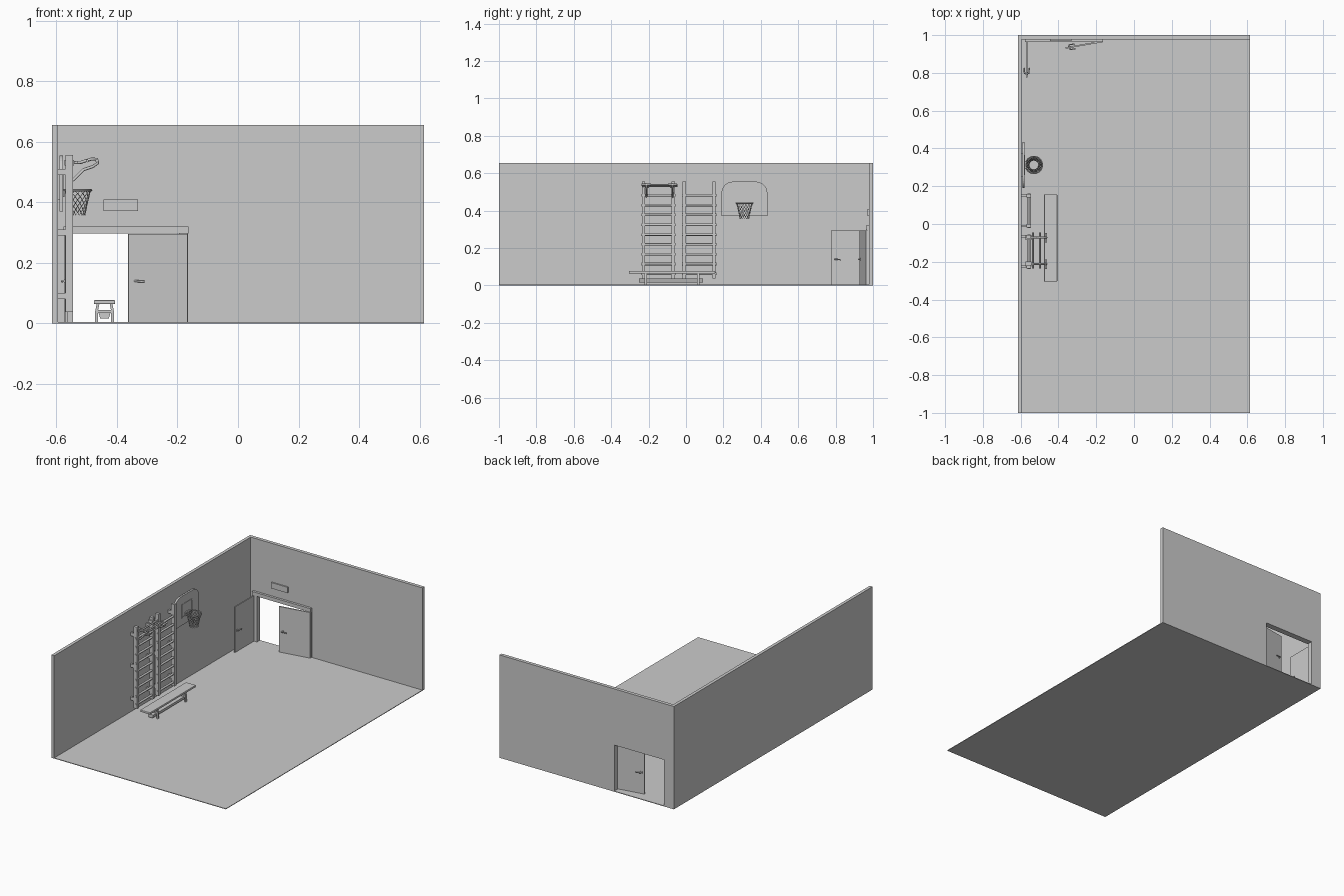
import bpy, bmesh
from math import sin, cos, pi, atan2, hypot
from mathutils import Vector

if "Cube" in bpy.data.objects:
    bpy.data.objects.remove(bpy.data.objects["Cube"])


def mesh_object(name, bm):
    bmesh.ops.recalc_face_normals(bm, faces=bm.faces)
    me = bpy.data.meshes.new(name)
    bm.to_mesh(me)
    bm.free()
    ob = bpy.data.objects.new(name, me)
    bpy.context.collection.objects.link(ob)
    return ob


def box(name, x0, x1, y0, y1, z0, z1):
    bm = bmesh.new()
    bmesh.ops.create_cube(bm, size=1)
    for v in bm.verts:
        v.co = ((x0 + x1) / 2 + v.co.x * (x1 - x0), (y0 + y1) / 2 + v.co.y * (y1 - y0),
                (z0 + z1) / 2 + v.co.z * (z1 - z0))
    return mesh_object(name, bm)


def prism(name, pts, depth):
    """Extrude a closed 3D polygon along a vector."""
    bm = bmesh.new()
    f = bm.faces.new([bm.verts.new(p) for p in pts])
    new = bmesh.ops.extrude_face_region(bm, geom=[f], use_keep_orig=True)['geom']
    bmesh.ops.translate(bm, vec=depth, verts=[g for g in new if isinstance(g, bmesh.types.BMVert)])
    return mesh_object(name, bm)


def tube(name, pts, r):
    cu = bpy.data.curves.new(name, 'CURVE')
    cu.dimensions = '3D'
    cu.bevel_depth = r
    cu.bevel_resolution = 2
    cu.use_fill_caps = True
    sp = cu.splines.new('POLY')
    sp.points.add(len(pts) - 1)
    for p, q in zip(sp.points, pts):
        p.co = (*q, 1)
    ob = bpy.data.objects.new(name, cu)
    bpy.context.collection.objects.link(ob)
    return ob


# room shell; the back wall outline goes around the doorway
H, IN = 0.655, 0.978
DL, DR, DT = -0.545, -0.195, 0.297
box("floor", -0.615, 0.615, -1, 1, 0, 0.004)
box("left_wall", -0.615, -0.595, -1, 1, 0, H)
prism("back_wall", [(-0.595, IN, 0), (DL, IN, 0), (DL, IN, DT), (DR, IN, DT), (DR, IN, 0),
                    (0.615, IN, 0), (0.615, IN, H), (-0.595, IN, H)], (0, 0.022, 0))

# door frame and sign
box("left_jamb", -0.575, DL, 0.968, IN, 0.004, DT)
box("right_jamb", DR, -0.165, 0.968, IN, 0.004, DT)
box("lintel", -0.577, -0.163, 0.963, IN, DT, 0.32)
box("wall_sign", -0.445, -0.33, 0.97, IN, 0.372, 0.409)


# open door leaves with lever handles, placed by hinge and tip
def door(name, hinge, tip):
    h, t = Vector((*hinge, 0)), Vector((*tip, 0))
    d = t - h
    ang, length = atan2(d.y, d.x), hypot(d.x, d.y)
    parts = [box(name, 0, length, -0.004, 0.004, 0.005, 0.295)]
    for s in (-1, 1):
        parts.append(tube(name + "_handle", [(length - 0.022, s * 0.003, 0.14),
                     (length - 0.022, s * 0.013, 0.14), (length - 0.052, s * 0.013, 0.138)], 0.0035))
        parts.append(box(name + "_handle_plate", length - 0.029, length - 0.015,
                         s * 0.0055 - 0.0015, s * 0.0055 + 0.0015, 0.134, 0.146))
    for p in parts:
        p.location, p.rotation_euler.z = h, ang


door("right_door", (-0.168, 0.966), (-0.363, 0.932))
door("left_door", (-0.568, 0.966), (-0.568, 0.775))

# basketball backboard with rounded upper corners
CY = 0.3125
corner = [(0.06 + 0.0625 * cos(a * pi / 16), 0.495 + 0.06 * sin(a * pi / 16)) for a in range(9)]
outline = [(0.1225, 0.37)] + corner
outline += [(-y, z) for y, z in reversed(outline)]
prism("backboard", [(-0.59, CY + y, z) for y, z in outline], (0.011, 0, 0))
box("backboard_mount", -0.596, -0.589, CY - 0.06, CY + 0.06, 0.41, 0.51)
for s in (-1, 1):
    box("target_side", -0.58, -0.577, CY + s * 0.05 - 0.003, CY + s * 0.05 + 0.003, 0.42, 0.5)
for z in (0.42, 0.5):
    box("target_rail", -0.58, -0.577, CY - 0.053, CY + 0.053, z - 0.003, z + 0.003)

# hoop, bracket and diamond net
HX, HZ = -0.53, 0.44
bpy.ops.mesh.primitive_torus_add(location=(HX, CY, HZ), major_radius=0.045, minor_radius=0.0035,
                                 major_segments=32, minor_segments=8)
bpy.context.object.name = "hoop_ring"
bpy.ops.object.shade_smooth_by_angle()
box("hoop_bracket", -0.58, -0.571, CY - 0.018, CY + 0.018, 0.42, 0.444)
N, ROWS = 14, 8
bm = bmesh.new()
rings = []
for k in range(ROWS + 1):
    t = k / ROWS
    r = 0.044 - 0.02 * t ** 0.8
    rings.append([bm.verts.new((HX + r * cos(2 * pi * (i + k / 2) / N),
                                CY + r * sin(2 * pi * (i + k / 2) / N), HZ - 0.084 * t)) for i in range(N)])
for k in range(ROWS - 1):
    for i in range(N):
        bm.faces.new((rings[k][i], rings[k + 1][i], rings[k + 2][i - 1], rings[k + 1][i - 1]))
net = mesh_object("hoop_net", bm)
w = net.modifiers.new("strands", 'WIREFRAME')
w.thickness = 0.0035
w.use_even_offset = False
w.offset = 0

# two wall-bar ladders
for y0, y1 in ((-0.227, -0.068), (-0.01, 0.15)):
    for y in (y0, y1):
        box("wall_bar_post", -0.57, -0.546, y - 0.009, y + 0.009, 0.037, 0.557)
        for z in (0.09, 0.3, 0.5):
            box("wall_bracket", -0.596, -0.569, y - 0.006, y + 0.006, z - 0.01, z + 0.01)
    for i in range(9):
        z = 0.062 + i * 0.0525
        tube("wall_bar_rung", [(-0.556, y0 - 0.012, z), (-0.556, y1 + 0.012, z)], 0.007)

# pull-up attachment on the first ladder
for y in (-0.212, -0.072):
    tube("pull_up_arm", [(-0.57, y, 0.53), (-0.52, y, 0.532), (-0.485, y, 0.543), (-0.467, y, 0.543),
                         (-0.463, y, 0.53), (-0.48, y, 0.518), (-0.51, y, 0.508), (-0.546, y, 0.472)], 0.005)
    box("pull_up_hook", -0.574, -0.542, y - 0.013, y + 0.013, 0.522, 0.54)
    tube("pull_up_grip", [(-0.466, y - 0.025, 0.538), (-0.466, y + 0.025, 0.538)], 0.006)
for x, z in ((-0.535, 0.532), (-0.498, 0.537)):
    tube("pull_up_bar", [(x, -0.235, z), (x, -0.045, z)], 0.005)

# bench: seat, splayed leg frames, lower balance beam
BX = -0.441
seat = box("bench_seat", BX - 0.035, BX + 0.035, -0.305, 0.157, 0.064, 0.077)
b = seat.modifiers.new("edges", 'BEVEL')
b.width, b.segments = 0.003, 2
for y in (-0.215, 0.065):
    for s in (-1, 1):
        prism("bench_leg", [(BX + s * x, y - 0.006, z) for x, z in
                            ((0.017, 0.065), (0.026, 0.065), (0.031, 0.04), (0.031, 0.003),
                             (0.022, 0.003), (0.022, 0.04))], (0, 0.012, 0))
    box("bench_leg_rail", BX - 0.026, BX + 0.026, y - 0.006, y + 0.006, 0.035, 0.044)
prism("bench_beam", [(BX + x, -0.25, z) for x, z in
                     ((-0.014, 0.016), (0.014, 0.016), (0.02, 0.036), (-0.02, 0.036))], (0, 0.34, 0))
